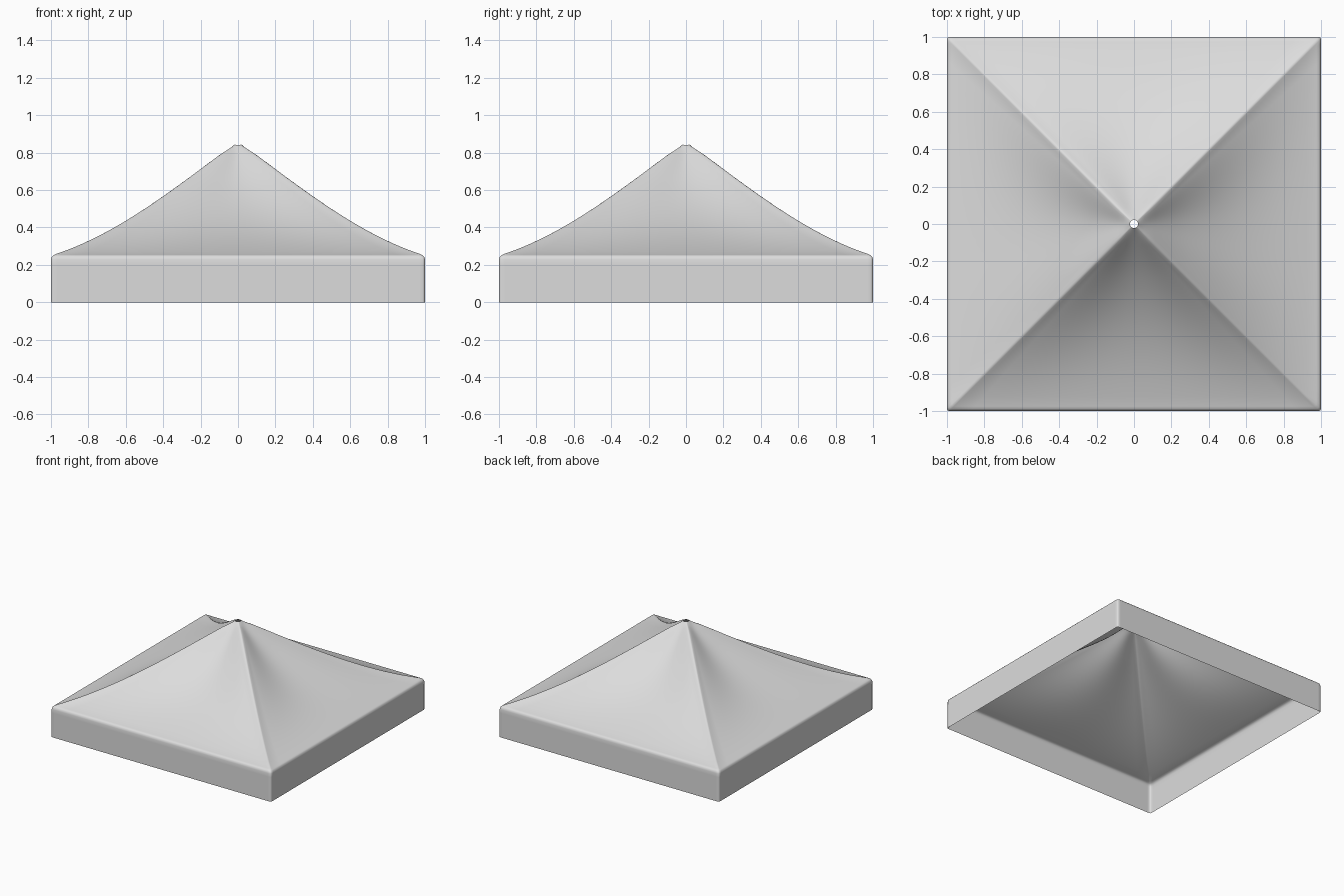
import bpy, bmesh, math
from mathutils import Vector, Matrix

cube = bpy.data.objects.get("Cube")
if cube:
    bpy.data.objects.remove(cube)

HOLE = 0.022      # radius of the vent at the peak
BEAD = 0.006      # height of the welt along each hip
COLS = 10         # columns in each half of a side


def hip_height(d):
    """Concave line of the hips, from the peak out to the corners."""
    return 0.857 - 0.605 * d - 0.3 * d ** 1.5 * (1 - d)


def roof_height(x, d, welt):
    """Cloth dips between the hips and rises to a soft welt on them."""
    sag = 0.35 * (d - HOLE) * (1 - d) ** 2 * (1 + math.cos(math.pi * x / d)) / 2
    rise = max(0, 1 - (d - abs(x)) / welt)
    return hip_height(d) - sag - BEAD * (1 - rise) * min(1, d * 4)


def side_ring(d, z=None):
    """One quarter of a square ring at distance d, on the front side."""
    welt = min(0.03, 0.3 * d)
    inner = d - welt
    xs = [inner * i / COLS for i in range(-COLS, COLS + 1)]
    near, cut = d - welt * 0.4, d - welt * 0.13
    # the square rings turn round close to the vent
    k = max(0, min(1, (0.08 - d) / (0.08 - HOLE)))
    points = []
    for x in [-cut, -near] + xs + [near]:
        h = roof_height(x, d, welt) if z is None else z
        # the corner column is pulled in for a rounded edge
        flat = Vector((x, -cut if x == -cut else -d))
        flat = flat.lerp(flat.normalized() * d, k)
        points.append(Vector((flat.x, flat.y, h)))
    return points


def full_ring(bm, d, z=None):
    quarter = side_ring(d, z)
    return [bm.verts.new(Matrix.Rotation(math.pi / 2 * q, 3, 'Z') @ p)
            for q in range(4) for p in quarter]


def bridge(bm, a, b):
    n = len(a)
    for i in range(n):
        j = (i + 1) % n
        bm.faces.new((a[i], b[i], b[j], a[j]))


# Fabric canopy: sagging roof, rounded eave and hanging skirt in one sheet
bm = bmesh.new()
steps = 24
rings = [full_ring(bm, HOLE + (0.975 - HOLE) * (i / steps) ** 1.3)
         for i in range(steps + 1)]
for d, z in ((0.988, 0.251), (0.996, 0.243), (1, 0.229), (1, 0.2), (1, 0)):
    rings.append(full_ring(bm, d, z))
for a, b in zip(rings, rings[1:]):
    bridge(bm, a, b)
bmesh.ops.recalc_face_normals(bm, faces=bm.faces)
if sum(f.normal.z for f in bm.faces) < 0:
    bmesh.ops.reverse_faces(bm, faces=bm.faces)
mesh = bpy.data.meshes.new("canopy")
bm.to_mesh(mesh)
bm.free()

canopy = bpy.data.objects.new("canopy", mesh)
bpy.context.collection.objects.link(canopy)

# Plain light fabric
fabric = bpy.data.materials.new("light grey fabric")
fabric.use_nodes = True
colour = (0.72, 0.72, 0.72, 1)
fabric.diffuse_color = colour
fabric.node_tree.nodes["Principled BSDF"].inputs["Base Color"].default_value = colour
mesh.materials.append(fabric)

bpy.ops.object.select_all(action='DESELECT')
canopy.select_set(True)
bpy.context.view_layer.objects.active = canopy
bpy.ops.object.shade_smooth_by_angle(angle=math.radians(50))
